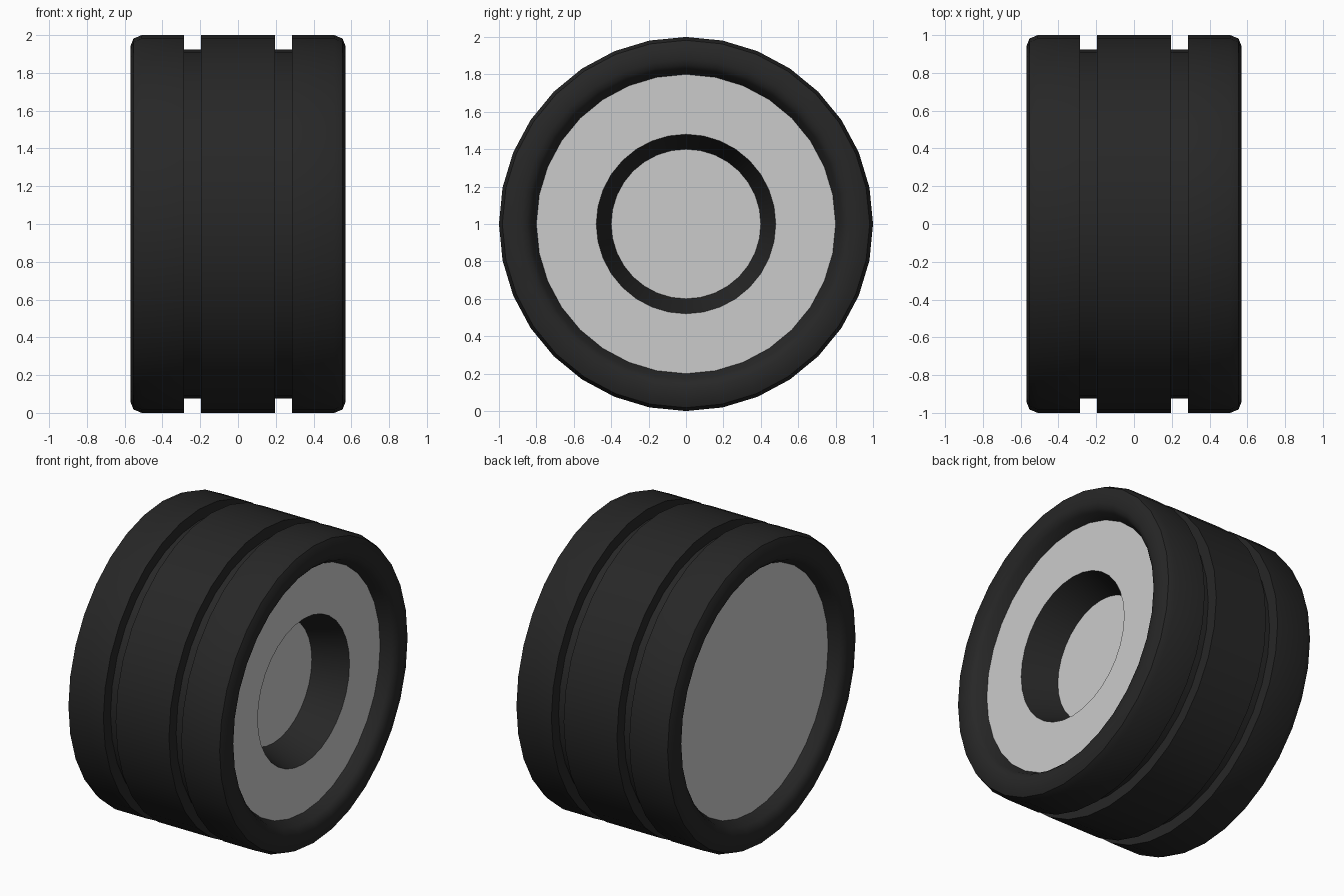
import bpy, bmesh, math

if "Cube" in bpy.data.objects:
    bpy.data.objects.remove(bpy.data.objects["Cube"])

SIDES = 32
CENTRE_Z = 1.0

rubber = bpy.data.materials.new("black_rubber")
rubber.diffuse_color = (0.02, 0.02, 0.02, 1)
rubber.use_nodes = True
rubber.node_tree.nodes["Principled BSDF"].inputs["Base Color"].default_value = rubber.diffuse_color


def lathe(name, profile, closed=False, cap_start=False, cap_end=False, flip=False, mat=None):
    """Spin an (x, radius) profile around the wheel axle, which runs along x."""
    bm = bmesh.new()
    rings = []
    for x, r in profile:
        rings.append([bm.verts.new((x, r * math.sin(2 * math.pi * i / SIDES),
                                    r * math.cos(2 * math.pi * i / SIDES)))
                      for i in range(SIDES)])
    pairs = list(zip(rings, rings[1:]))
    if closed:
        pairs.append((rings[-1], rings[0]))
    for a, b in pairs:
        for i in range(SIDES):
            j = (i + 1) % SIDES
            quad = (a[i], a[j], b[j], b[i])
            bm.faces.new(quad[::-1] if flip else quad)
    if cap_start:
        bm.faces.new(rings[0])
    if cap_end:
        bm.faces.new(rings[-1])
    bmesh.ops.recalc_face_normals(bm, faces=bm.faces)
    # open shells: make the normals face along +x / toward the axle
    if flip and sum(f.normal.x for f in bm.faces) < 0:
        bmesh.ops.reverse_faces(bm, faces=bm.faces)
    mesh = bpy.data.meshes.new(name)
    bm.to_mesh(mesh)
    bm.free()
    obj = bpy.data.objects.new(name, mesh)
    bpy.context.collection.objects.link(obj)
    obj.location.z = CENTRE_Z
    if mat:
        mesh.materials.append(mat)
    bpy.ops.object.select_all(action='DESELECT')
    obj.select_set(True)
    bpy.context.view_layer.objects.active = obj
    bpy.ops.object.shade_smooth_by_angle(angle=math.radians(35))
    return obj


# Tyre: half profile from tread centre to rim, mirrored to the other side
half = [(0.195, 1.0), (0.195, 0.925), (0.285, 0.925), (0.285, 1.0),
        (0.51, 1.0), (0.553, 0.982), (0.57, 0.94),
        (0.57, 0.88), (0.56, 0.85), (0.54, 0.83), (0.48, 0.80)]
outer = [(-x, r) for x, r in reversed(half)] + half
lathe("tyre", outer, mat=rubber)

# Rim face: flat ring on the right side
lathe("rim_face", [(0.48, 0.80), (0.48, 0.48)], flip=True)

# Hub well: dark tapered wall going in to the hub plate
lathe("hub_well", [(0.48, 0.48), (0.26, 0.40)], flip=True, mat=rubber)

# Hub plate at the bottom of the well
lathe("hub_plate", [(0.26, 0.40)], cap_end=True, flip=True)

# Back plate: plain disc closing the left side
back = lathe("back_plate", [(-0.48, 0.80)], cap_start=True)
if back.data.polygons[0].normal.x > 0:
    back.data.flip_normals()
